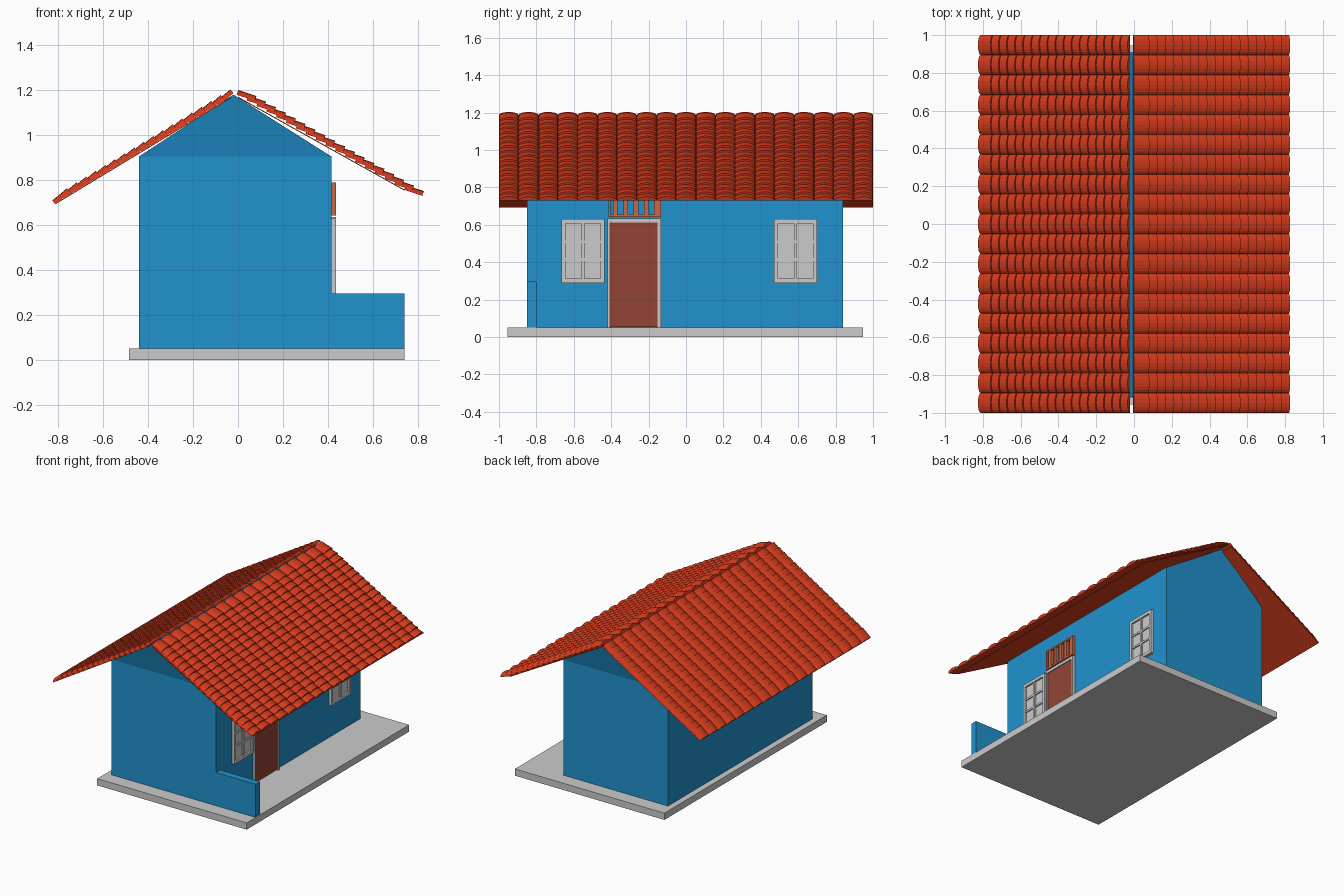
import bpy, bmesh
from math import sin, cos, pi, radians

if "Cube" in bpy.data.objects:
    bpy.data.objects.remove(bpy.data.objects["Cube"])


def material(name, rgb):
    m = bpy.data.materials.new(name)
    m.diffuse_color = (*rgb, 1)
    m.use_nodes = True
    m.node_tree.nodes["Principled BSDF"].inputs["Base Color"].default_value = m.diffuse_color
    return m


BLUE = material("blue_paint", (0.015, 0.29, 0.62))
RED = material("red_clay", (0.68, 0.045, 0.012))
BROWN = material("brown_wood", (0.29, 0.06, 0.035))
ORANGE = material("orange_wood", (0.58, 0.14, 0.06))


def finish(name, bm, mat=None):
    bmesh.ops.recalc_face_normals(bm, faces=bm.faces[:])
    me = bpy.data.meshes.new(name)
    bm.to_mesh(me)
    bm.free()
    ob = bpy.data.objects.new(name, me)
    bpy.context.collection.objects.link(ob)
    if mat:
        me.materials.append(mat)
    return ob


def boxes(name, spans, mat=None):
    """One object of boxes, each given as (x0, x1, y0, y1, z0, z1)."""
    bm = bmesh.new()
    for x0, x1, y0, y1, z0, z1 in spans:
        vs = bmesh.ops.create_cube(bm, size=1)["verts"]
        bmesh.ops.scale(bm, vec=(x1 - x0, y1 - y0, z1 - z0), verts=vs)
        bmesh.ops.translate(bm, vec=((x0 + x1) / 2, (y0 + y1) / 2, (z0 + z1) / 2), verts=vs)
    return finish(name, bm, mat)


def loft(name, a, b, mat):
    """Closed solid between two matching outlines."""
    bm = bmesh.new()
    va, vb = [bm.verts.new(p) for p in a], [bm.verts.new(p) for p in b]
    bm.faces.new(va)
    bm.faces.new(vb[::-1])
    for i in range(len(va)):
        j = (i + 1) % len(va)
        bm.faces.new((va[i], vb[i], vb[j], va[j]))
    return finish(name, bm, mat)


def frame(x0, x1, y0, y1, z0, z1, w):
    return [(x0, x1, y0, y0 + w, z0, z1), (x0, x1, y1 - w, y1, z0, z1),
            (x0, x1, y0 + w, y1 - w, z0, z0 + w), (x0, x1, y0 + w, y1 - w, z1 - w, z1)]


# Base slab, walls and low porch wall
boxes("base_slab", [(-0.485, 0.74, -0.955, 0.945, 0, 0.05)])
boxes("house_walls", [(-0.44, 0.415, -0.85, 0.84, 0.05, 0.908)], BLUE)
boxes("porch_wall", [(0.415, 0.74, -0.85, -0.80, 0.05, 0.296)], BLUE)

# Gable prism, its ends leaning slightly outward
ends = [[(-0.44, y, 0.905), (0.415, y, 0.905), (-0.02, yt, 1.18)]
        for y, yt in ((-0.85, -0.92), (0.84, 0.91))]
loft("gable", ends[0], ends[1], BLUE)

# Door with frame
F = 0.435
boxes("door", [(0.41, 0.428, -0.41, -0.15, 0.055, 0.615)], BROWN)
boxes("door_frame", [(0.41, F, -0.42, -0.408, 0.05, 0.635),
                     (0.41, F, -0.152, -0.135, 0.05, 0.635),
                     (0.41, F, -0.408, -0.152, 0.613, 0.635)])

# Slatted vent above the door
slats = [(0.41, F, -0.39 + i * 0.055, -0.365 + i * 0.055, 0.65, 0.78) for i in range(5)]
boxes("door_vent", frame(0.41, F + 0.002, -0.415, -0.135, 0.642, 0.79, 0.012) + slats, ORANGE)

# Windows, two panes wide and three high
for name, y0 in (("left_window", -0.665), ("right_window", 0.47)):
    y1, z0, z1, w = y0 + 0.23, 0.29, 0.63, 0.022
    bars = [(0.42, 0.432, y0 + 0.107, y0 + 0.123, z0 + w, z1 - w)]
    for z in (0.415, 0.51):
        bars.append((0.42, 0.430, y0 + w, y1 - w, z - 0.007, z + 0.007))
    boxes(name, [(0.41, 0.422, y0 + 0.01, y1 - 0.01, z0 + 0.01, z1 - 0.01)]
          + frame(0.41, F, y0, y1, z0, z1, w) + bars)

# Curved roof tiles, stepped up each slope and repeated along the ridge
ROWS, STEPS, PITCH, RISE = 19, 18, 2 / 19, 0.022


def roof(name, low, top, tilt, side):
    length = 0.085
    dx, dz = -side * length * cos(tilt), length * sin(tilt)
    nx, nz = side * sin(tilt), cos(tilt)
    n = 8
    arc = [(-cos(pi * i / n) * PITCH / 2, sin(pi * i / n) * RISE) for i in range(n + 1)]
    y = -1 + PITCH / 2
    lower = [(low[0] + nx * h, y + u, low[1] + nz * h) for u, h in arc]
    upper = [(px + dx, py, pz + dz) for px, py, pz in lower]
    ob = loft(name + "_tiles", lower, upper, RED)
    offsets = ((STEPS, ((top[0] - low[0]) / (STEPS - 1), 0, (top[1] - low[1]) / (STEPS - 1))),
               (ROWS, (0, PITCH, 0)))
    for count, off in offsets:
        m = ob.modifiers.new("repeat", "ARRAY")
        m.count = count
        m.use_relative_offset = False
        m.use_constant_offset = True
        m.constant_offset_displace = off


roof("right_roof", (0.82, 0.730), (0.075, 1.153), radians(18), 1)
roof("left_roof", (-0.812, 0.692), (-0.085, 1.132), radians(40), -1)

# Thin boards closing the underside of the tiles
for name, (xa, za), (xb, zb) in (("right_roof_board", (0.0, 1.166), (0.74, 0.753)),
                                 ("left_roof_board", (-0.03, 1.165), (-0.812, 0.692))):
    sect = [(xa, za), (xb, zb), (xb, zb + 0.005), (xa, za + 0.005)]
    loft(name, [(x, -0.998, z) for x, z in sect], [(x, 0.998, z) for x, z in sect], RED)
